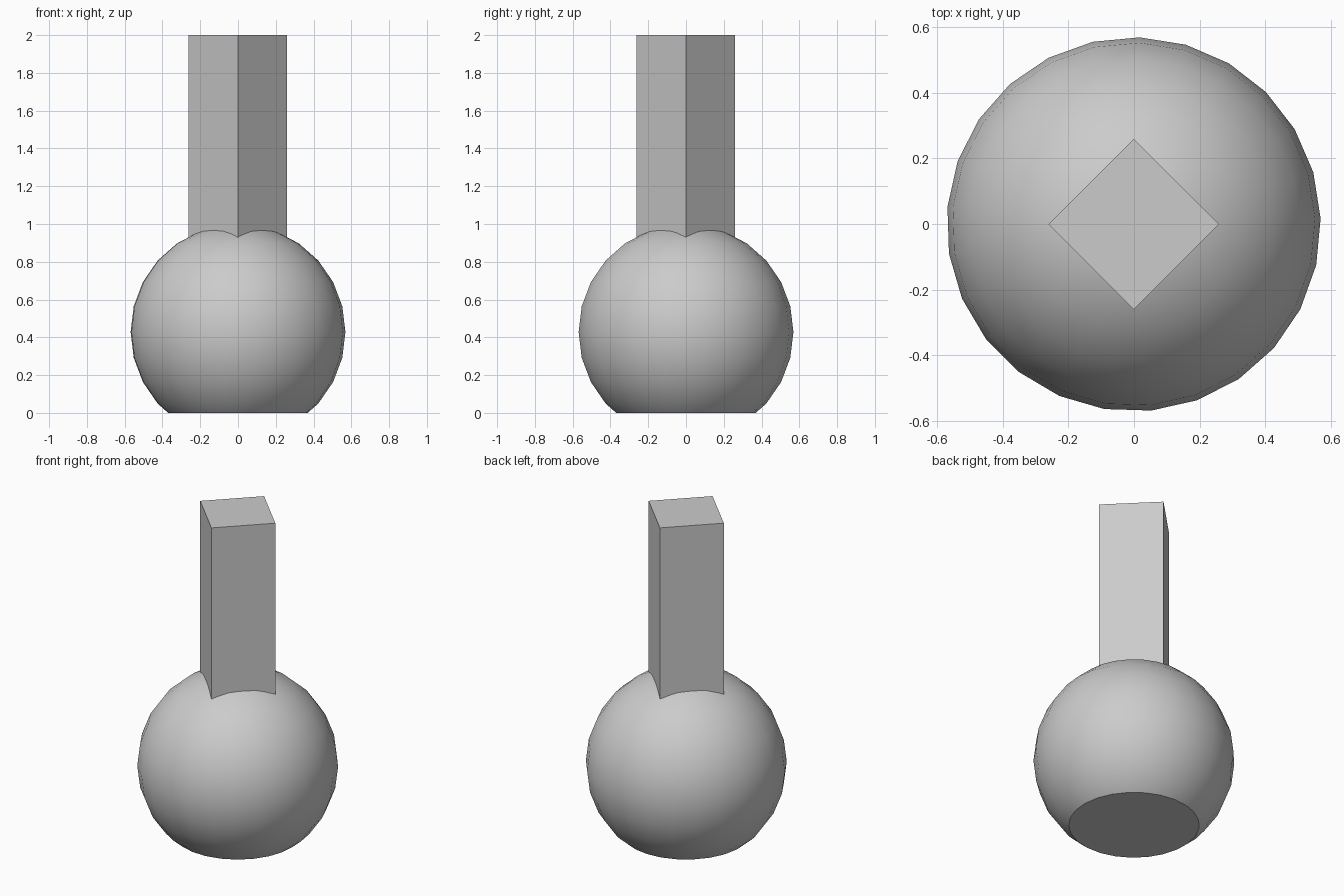
import bpy, bmesh
from math import sin, cos, pi, radians
from mathutils import Matrix, Vector

default = bpy.data.objects.get("Cube")
if default:
    bpy.data.objects.remove(default, do_unlink=True)

GREY = (0.6, 0.6, 0.6, 1.0)
mat = bpy.data.materials.new("light_grey")
mat.use_nodes = True
mat.diffuse_color = GREY
mat.node_tree.nodes["Principled BSDF"].inputs["Base Color"].default_value = GREY

SIDES, RINGS = 25, 13
RADIUS, CENTRE_Z = 0.57, 0.428
SHIFT = -0.001                 # centres the odd-sided ball's bounds
TURN = radians(45)


def add_object(name, bm):
    bmesh.ops.recalc_face_normals(bm, faces=bm.faces[:])
    mesh = bpy.data.meshes.new(name)
    bm.to_mesh(mesh)
    bm.free()
    mesh.materials.append(mat)
    obj = bpy.data.objects.new(name, mesh)
    bpy.context.collection.objects.link(obj)
    return obj


# Ball: stacked rings, sliced flat at the ground
bm = bmesh.new()
rings = []
for i in range(RINGS):
    phi = pi * (i + 0.5) / RINGS
    r, z = RADIUS * sin(phi), CENTRE_Z + RADIUS * cos(phi)
    angles = [TURN + 2 * pi * k / SIDES for k in range(SIDES)]
    rings.append([bm.verts.new((r * cos(a) + SHIFT, r * sin(a) + SHIFT, z)) for a in angles])
for upper, lower in zip(rings, rings[1:]):
    for k in range(SIDES):
        n = (k + 1) % SIDES
        bm.faces.new((upper[k], lower[k], lower[n], upper[n]))
bm.faces.new(rings[0])
cut = bmesh.ops.bisect_plane(bm, geom=bm.verts[:] + bm.edges[:] + bm.faces[:],
                             plane_co=(0, 0, 0), plane_no=(0, 0, 1), clear_inner=True)
rim = [e for e in cut["geom_cut"] if isinstance(e, bmesh.types.BMEdge)]
bmesh.ops.contextual_create(bm, geom=rim)
ball = add_object("ball_base", bm)

# Square post, turned corner-forward and sunk into the ball
bm = bmesh.new()
side, bottom, top = 0.26 * 2 ** 0.5, CENTRE_Z, 2.0
place = (Matrix.Translation(Vector((SHIFT, SHIFT, (bottom + top) / 2)))
         @ Matrix.Rotation(TURN, 4, "Z")
         @ Matrix.Diagonal((side, side, top - bottom, 1)))
bmesh.ops.create_cube(bm, size=1, matrix=place)
add_object("square_post", bm)

# Smooth ball with a crisp edge at its flat foot
bpy.ops.object.select_all(action="DESELECT")
ball.select_set(True)
bpy.context.view_layer.objects.active = ball
bpy.ops.object.shade_smooth_by_angle(angle=radians(30))
